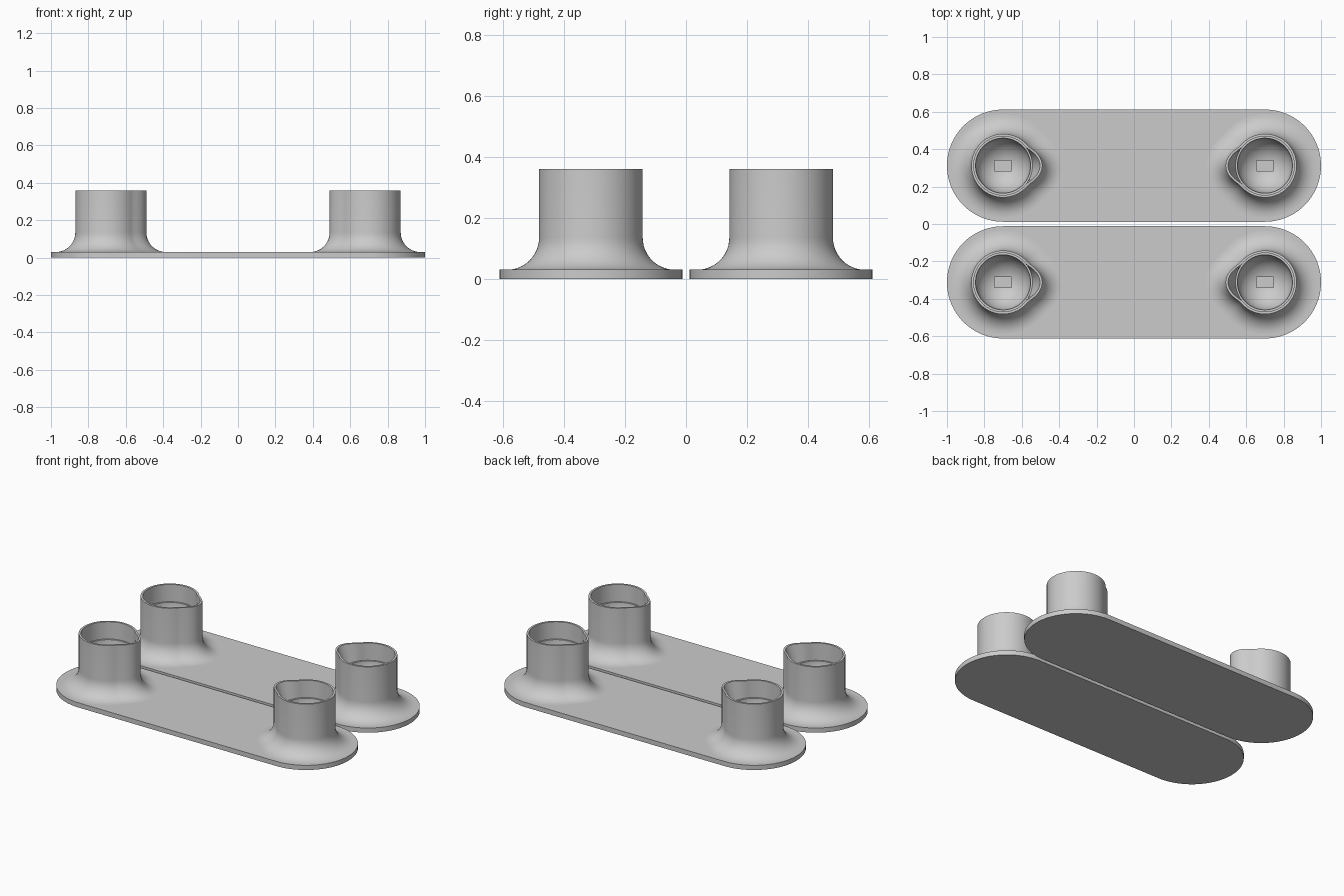
import bpy, bmesh
from math import sin, cos, pi, radians

if "Cube" in bpy.data.objects:
    bpy.data.objects.remove(bpy.data.objects["Cube"])

grey = bpy.data.materials.new("plain grey")
grey.use_nodes = True
grey.diffuse_color = (0.6, 0.6, 0.6, 1)
grey.node_tree.nodes["Principled BSDF"].inputs["Base Color"].default_value = (0.6, 0.6, 0.6, 1)

SEGMENTS = 96
CUP_X, CUP_Y = 0.70, 0.312
PLATE_R, PLATE_TOP = 0.30, 0.03
CUP_R, CUP_TOP, FILLET = 0.17, 0.36, 0.105
LIP_R, LEDGE_Z, BOWL_R = 0.157, 0.25, 0.147


def make_object(name, bm):
    bmesh.ops.recalc_face_normals(bm, faces=bm.faces)
    mesh = bpy.data.meshes.new(name)
    bm.to_mesh(mesh)
    bm.free()
    mesh.materials.append(grey)
    obj = bpy.data.objects.new(name, mesh)
    bpy.context.collection.objects.link(obj)
    return obj


def smooth(obj):
    bpy.ops.object.select_all(action="DESELECT")
    obj.select_set(True)
    bpy.context.view_layer.objects.active = obj
    bpy.ops.object.shade_smooth_by_angle(angle=radians(30))


def spout(angle):
    """Width of the spout bulge, 1 at its tip and 0 away from it."""
    a = min(abs(angle), 2 * pi - abs(angle)) / radians(40)
    return (0.5 + 0.5 * cos(pi * a)) ** 0.8 if a < 1 else 0


# Base plate with rounded ends
def base_plate(name, y):
    bm = bmesh.new()
    outline = []
    for side in (1, -1):
        for i in range(49):
            a = -pi / 2 + pi * i / 48
            outline.append(bm.verts.new((side * (CUP_X + PLATE_R * cos(a)),
                                         y + side * PLATE_R * sin(a), 0)))
    face = bm.faces.new(outline)
    top = bmesh.ops.extrude_face_region(bm, geom=[face])["geom"]
    bmesh.ops.translate(bm, vec=(0, 0, PLATE_TOP),
                        verts=[v for v in top if isinstance(v, bmesh.types.BMVert)])
    smooth(make_object(name, bm))


# Cup section: radius, spout bulge, height
def cup_section():
    rings = [(CUP_R + FILLET, 0.04, PLATE_TOP - 0.01)]
    for i in range(13):
        a = pi / 2 * i / 12
        rings.append((CUP_R + FILLET * (1 - sin(a)), 0.04,
                      PLATE_TOP + FILLET * (1 - cos(a))))
    rings += [(CUP_R, 0.04, CUP_TOP), (LIP_R, 0.04, CUP_TOP),
              (LIP_R, 0, LEDGE_Z), (BOWL_R, 0, LEDGE_Z)]
    for i in range(1, 16):
        a = pi / 2 * i / 16
        rings.append((BOWL_R * cos(a), 0, LEDGE_Z - BOWL_R * sin(a)))
    return rings


# Cup with flared foot, spout and bowl
def cup(name, x, y, turn, cutter):
    bm = bmesh.new()
    loops = []
    for radius, bulge, z in cup_section():
        loop = []
        for i in range(SEGMENTS):
            a = 2 * pi * i / SEGMENTS
            r = radius + bulge * spout(a)
            loop.append(bm.verts.new((r * cos(a + turn), r * sin(a + turn), z)))
        loops.append(loop)
    for low, high in zip(loops, loops[1:]):
        for i in range(SEGMENTS):
            j = (i + 1) % SEGMENTS
            bm.faces.new((low[i], low[j], high[j], high[i]))
    bm.faces.new(loops[0])
    bm.faces.new(loops[-1])
    obj = make_object(name, bm)
    obj.location = (x, y, 0)
    cutter.location = (x, y, 0.15)
    cut = obj.modifiers.new("slot", "BOOLEAN")
    cut.operation = "DIFFERENCE"
    cut.object = cutter
    cut.solver = "EXACT"
    smooth(obj)
    bpy.ops.object.modifier_apply(modifier=cut.name)


# Cutter for the small slot in each bowl
bm = bmesh.new()
bmesh.ops.create_cube(bm, size=1)
bmesh.ops.scale(bm, vec=(0.09, 0.055, 0.16), verts=bm.verts)
slot_cutter = make_object("slot_cutter", bm)

for row, y in (("front", -CUP_Y), ("back", CUP_Y)):
    base_plate(row + "_base_plate", y)
    cup(row + "_left_cup", CUP_X, y, pi, slot_cutter)
    cup(row + "_right_cup", -CUP_X, y, 0, slot_cutter)

bpy.data.objects.remove(slot_cutter)
